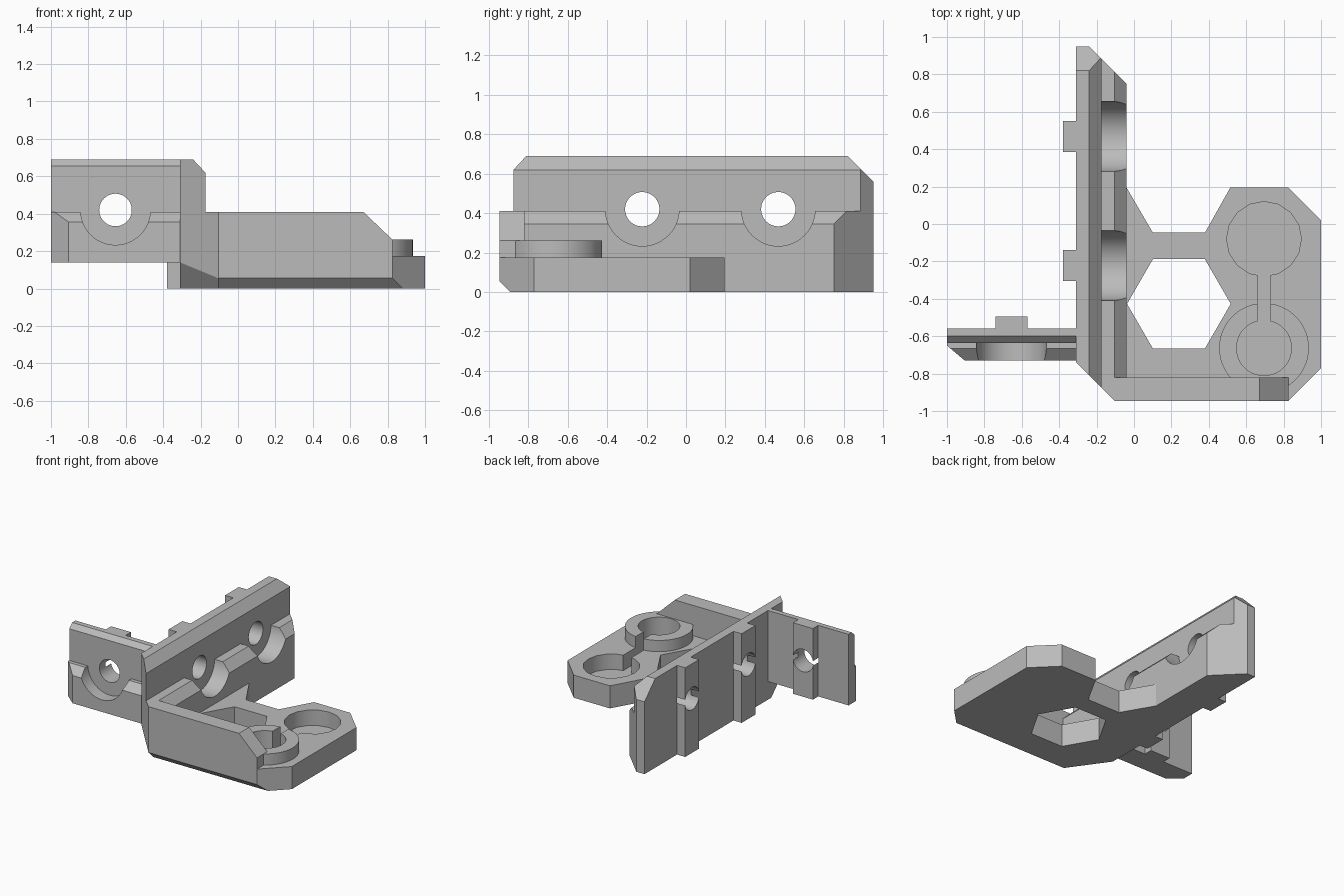
import bpy, bmesh, math
from mathutils import Vector

cube = bpy.data.objects.get("Cube")
if cube:
    bpy.data.objects.remove(cube, do_unlink=True)

grey = bpy.data.materials.new("plain_grey")
grey.use_nodes = True
COLOUR = (0.5, 0.5, 0.5, 1)
grey.diffuse_color = COLOUR
grey.node_tree.nodes["Principled BSDF"].inputs["Base Color"].default_value = COLOUR

PLACE = {
    "x": lambda a, b, t: (t, a, b),
    "y": lambda a, b, t: (a, t, b),
    "z": lambda a, b, t: (a, b, t),
}


def prism(name, axis, outline, lo, hi):
    """Extrude a 2D outline along an axis."""
    bm = bmesh.new()
    ends = [[bm.verts.new(PLACE[axis](a, b, t)) for a, b in outline] for t in (lo, hi)]
    for end in ends:
        bm.faces.new(end)
    n = len(outline)
    for i in range(n):
        j = (i + 1) % n
        bm.faces.new((ends[0][i], ends[0][j], ends[1][j], ends[1][i]))
    bmesh.ops.recalc_face_normals(bm, faces=bm.faces)
    mesh = bpy.data.meshes.new(name)
    bm.to_mesh(mesh)
    bm.free()
    mesh.materials.append(grey)
    ob = bpy.data.objects.new(name, mesh)
    bpy.context.collection.objects.link(ob)
    return ob


def rect(a0, a1, b0, b1):
    return [(a0, b0), (a1, b0), (a1, b1), (a0, b1)]


def circle(a, b, r, n=48, turn=0.0):
    steps = [turn + math.tau * i / n for i in range(n)]
    return [(a + r * math.cos(s), b + r * math.sin(s)) for s in steps]


def chop(ob, point, normal):
    """Slice off everything on the normal side of a plane."""
    bm = bmesh.new()
    bm.from_mesh(ob.data)
    cut = bmesh.ops.bisect_plane(
        bm, geom=bm.verts[:] + bm.edges[:] + bm.faces[:], dist=1e-5,
        plane_co=point, plane_no=Vector(normal).normalized(), clear_outer=True)
    rim = [e for e in cut["geom_cut"] if isinstance(e, bmesh.types.BMEdge) and e.is_boundary]
    bmesh.ops.edgeloop_fill(bm, edges=rim)
    bmesh.ops.recalc_face_normals(bm, faces=bm.faces)
    bm.to_mesh(ob.data)
    bm.free()


def carve(ob, *shape):
    """Subtract a prism and discard the cutter."""
    cutter = prism("cutter", *shape)
    cutter.hide_render = True
    mod = ob.modifiers.new("carve", "BOOLEAN")
    mod.operation = "DIFFERENCE"
    mod.solver = "EXACT"
    mod.object = cutter
    bpy.context.view_layer.objects.active = ob
    bpy.ops.object.modifier_apply(modifier=mod.name)
    bpy.data.objects.remove(cutter, do_unlink=True)


HOLE_Z, HOLE_R, SEAT_R = 0.42, 0.087, 0.187
FRONT, TOP, LEDGE, FLOOR = -0.945, 0.69, 0.41, 0.175
RING = (0.695, -0.663)
POCKET = (0.695, -0.08)

# Base plate with hexagonal opening, round pocket, bore and connecting slot
base = prism("base_plate", "z", [
    (-0.04, FRONT), (0.825, FRONT), (1, -0.77), (1, 0.02), (0.825, 0.195),
    (0.515, 0.195), (0.38, -0.045), (0.10, -0.045), (-0.04, 0.195)], 0, FLOOR)
chop(base, (0, -0.89, 0), (0, -1, -1))
carve(base, "z", circle(0.24, -0.427, 0.277, 6), -0.1, 0.5)
sunk = [circle(*POCKET, 0.2, 16), circle(*RING, 0.147),
        rect(RING[0] - 0.035, RING[0] + 0.035, RING[1], POCKET[1])]
for outline in sunk:
    carve(base, "z", outline, 0.055, 0.5)

# Raised split ring around the bore
ring = prism("clamp_ring", "z", circle(*RING, 0.24), FLOOR, 0.262)
for outline in sunk[1:]:
    carve(ring, "z", outline, 0.1, 0.5)

# Low front wall with sloping end
prism("front_wall", "y", [
    (-0.105, FLOOR), (0.825, FLOOR), (0.825, 0.262), (0.67, LEDGE),
    (-0.105, LEDGE)], FRONT, -0.82)

# Long stepped wall with mitred ends
wall = prism("long_wall", "y", [
    (-0.31, 0), (-0.04, 0), (-0.04, 0.345), (-0.105, LEDGE), (-0.175, LEDGE),
    (-0.175, 0.62), (-0.24, TOP), (-0.31, TOP)], FRONT, 0.95)
chop(wall, (-0.24, 0.95, 0), (1, 1, 0))
chop(wall, (-0.105, FRONT, 0), (-1, -1, 0))
chop(wall, (0, 0.82, TOP), (0, 1, 1))
chop(wall, (-0.105, -0.89, 0), (-math.sqrt(2), -1, -1))
chop(wall, (0, -0.89, 0), (0, -1, -1))

# Ribs on the back of the long wall, bored together with it
for label, y in (("front", -0.222), ("rear", 0.468)):
    carve(wall, "x", circle(y, HOLE_Z, SEAT_R), -0.175, 0.1)
    rib = prism(label + "_rib", "x", rect(y - 0.084, y + 0.084, 0, TOP), -0.38, -0.31)
    for ob in (wall, rib):
        carve(ob, "x", circle(y, HOLE_Z, HOLE_R), -0.5, 0.1)

# Short side wall with its own rib
side = prism("side_wall", "x", [
    (-0.56, 0.14), (-0.56, TOP), (-0.60, TOP), (-0.635, 0.655), (-0.635, LEDGE),
    (-0.665, LEDGE), (-0.73, 0.355), (-0.73, 0.14)], -1, -0.31)
chop(side, (-0.905, -0.73, 0), (-0.08, -0.095, 0))
side_x = -0.655
carve(side, "y", circle(side_x, HOLE_Z, SEAT_R), -0.9, -0.635)
side_rib = prism("side_rib", "y", rect(side_x - 0.085, side_x + 0.085, 0.14, TOP), -0.56, -0.495)
for ob in (side, side_rib):
    carve(ob, "y", circle(side_x, HOLE_Z, HOLE_R), -0.9, -0.3)

# Smooth round bores, sharp edges elsewhere
bpy.ops.object.select_all(action="DESELECT")
for ob in bpy.context.collection.objects:
    if ob.type == "MESH" and grey.name in ob.data.materials:
        ob.select_set(True)
        bpy.context.view_layer.objects.active = ob
bpy.ops.object.shade_smooth_by_angle(angle=math.radians(30))
